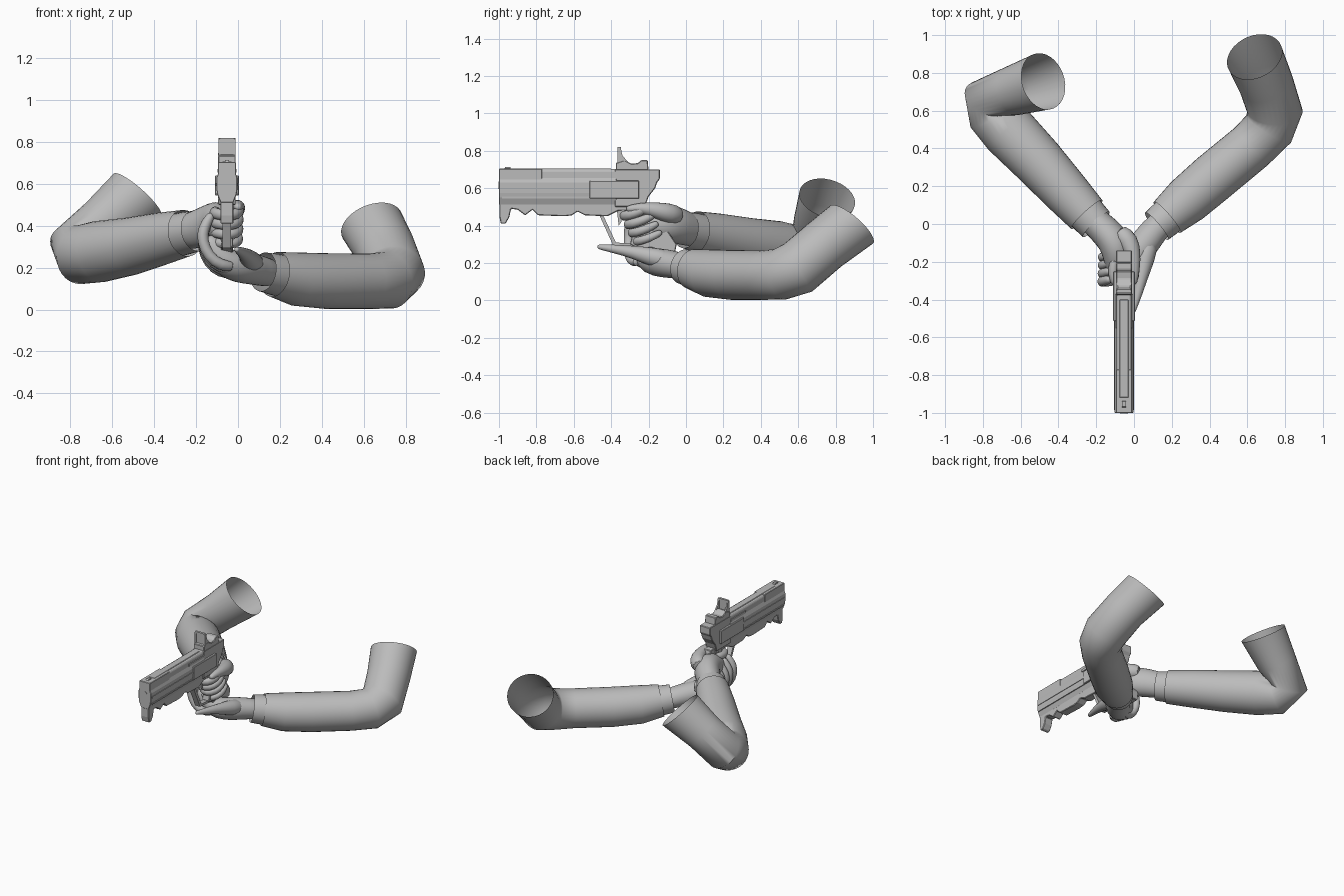
import bpy, bmesh, math
from mathutils import Vector

grey = bpy.data.materials.new("plain_grey")
grey.diffuse_color = (0.5, 0.5, 0.5, 1)
GX = -0.053  # centre plane of the pistol


def finish(name, bm, smooth=None, bevel=0, subsurf=0):
    bmesh.ops.recalc_face_normals(bm, faces=bm.faces)
    me = bpy.data.meshes.new(name)
    bm.to_mesh(me)
    bm.free()
    me.materials.append(grey)
    ob = bpy.data.objects.new(name, me)
    bpy.context.collection.objects.link(ob)
    if bevel:
        m = ob.modifiers.new("bevel", 'BEVEL')
        m.width, m.segments, m.limit_method = bevel, 1, 'ANGLE'
    if subsurf:
        m = ob.modifiers.new("soft", 'SUBSURF')
        m.levels = m.render_levels = subsurf
    if smooth:
        bpy.ops.object.select_all(action='DESELECT')
        bpy.context.view_layer.objects.active = ob
        ob.select_set(True)
        bpy.ops.object.shade_smooth_by_angle(angle=math.radians(smooth))
    return ob


def tube(name, pts, up, k=1.0, n=24, cap=False, end=None, subsurf=0):
    """Rings of radius r along (x, y, z, r); k scales the radius along up."""
    P = [Vector(p[:3]) for p in pts]
    R = [p[3] for p in pts]
    if cap:  # rounded tip
        d = (P[-1] - P[-2]).normalized()
        tip, r = P[-1], R[-1]
        P += [tip + d * r * 0.6, tip + d * r * 0.9]
        R += [r * 0.78, r * 0.35]
    bm = bmesh.new()
    rings = []
    for i, (p, r) in enumerate(zip(P, R)):
        t = Vector()
        if i:
            t += (p - P[i - 1]).normalized()
        if i < len(P) - 1:
            t += (P[i + 1] - p).normalized()
        elif end:
            t = Vector(end)
        t.normalize()
        u = Vector(up)
        u = (u - t * u.dot(t)).normalized()
        v = t.cross(u)
        rings.append([bm.verts.new(p + u * r * k * math.cos(a) + v * r * math.sin(a))
                      for a in (2 * math.pi * j / n for j in range(n))])
    for a, b in zip(rings, rings[1:]):
        for j in range(n):
            bm.faces.new((a[j], a[(j + 1) % n], b[(j + 1) % n], b[j]))
    if cap:
        bm.faces.new(rings[0])
        bm.faces.new(rings[-1])
    return finish(name, bm, 60, subsurf=subsurf)


def extrude(name, loop, vec, bevel):
    bm = bmesh.new()
    f = bm.faces.new([bm.verts.new(c) for c in loop])
    g = bmesh.ops.extrude_face_region(bm, geom=[f])["geom"]
    bmesh.ops.translate(bm, vec=vec, verts=[v for v in g if isinstance(v, bmesh.types.BMVert)])
    return finish(name, bm, bevel=bevel)


def side_prism(name, prof, half, x=GX, bevel=0.004):
    """(y, z) profile extruded across x."""
    return extrude(name, [(x - half, y, z) for y, z in prof], (2 * half, 0, 0), bevel)


def long_prism(name, half_prof, y0, y1):
    """Mirrored (x, z) half section extruded along y."""
    sec = half_prof + [(-x, z) for x, z in reversed(half_prof)]
    return extrude(name, [(GX + x, y0, z) for x, z in sec], (0, y1 - y0, 0), 0.003)


def block(name, x, y0, y1, z0, z1, half, bevel=0.003):
    return side_prism(name, [(y0, z0), (y1, z0), (y1, z1), (y0, z1)], half, x, bevel)


# --- sleeves: open bent tubes ---
tube("grip_arm_sleeve",
     [(-0.25, 0.05, 0.365, 0.112), (-0.36, 0.17, 0.34, 0.125), (-0.51, 0.335, 0.303, 0.138),
      (-0.66, 0.49, 0.277, 0.147), (-0.74, 0.585, 0.265, 0.145), (-0.768, 0.665, 0.30, 0.134),
      (-0.64, 0.705, 0.41, 0.132), (-0.48, 0.755, 0.547, 0.153)],
     (0.475, 0.38, -0.665), n=32, end=(0.65, 0.22, 0.73))
tube("support_arm_sleeve",
     [(0.175, 0.035, 0.168, 0.108), (0.28, 0.125, 0.145, 0.128), (0.42, 0.245, 0.136, 0.133),
      (0.62, 0.41, 0.135, 0.132), (0.715, 0.505, 0.14, 0.138), (0.745, 0.60, 0.175, 0.148),
      (0.70, 0.74, 0.295, 0.145), (0.638, 0.885, 0.405, 0.153)],
     (0.125, -0.162, 0.32), n=32, end=(-0.3, 0.62, 0.72))

# --- cuffs ---
tube("grip_arm_cuff", [(-0.3, 0.105, 0.353, 0.103), (-0.24, 0.04, 0.367, 0.101),
                       (-0.2, -0.002, 0.376, 0.097)], (0, 0, 1), n=32)
tube("support_arm_cuff", [(0.22, 0.074, 0.158, 0.101), (0.16, 0.022, 0.171, 0.098),
                          (0.12, -0.012, 0.18, 0.094)], (0, 0, 1), n=32)

# --- gripping hand ---
tube("grip_palm", [(-0.28, 0.085, 0.36, 0.076), (-0.195, 0.0, 0.383, 0.08), (-0.115, -0.07, 0.41, 0.092),
                   (-0.085, -0.14, 0.418, 0.09), (-0.09, -0.22, 0.40, 0.065)],
     (0, 0, 1), k=1.15, n=14, cap=True, subsurf=1)
tube("grip_thumb", [(-0.09, -0.03, 0.45, 0.055), (-0.025, -0.09, 0.465, 0.058), (-0.005, -0.16, 0.483, 0.045),
                    (0.003, -0.24, 0.495, 0.03), (0.0, -0.30, 0.49, 0.021)],
     (0, 0, 1), n=10, cap=True, subsurf=1)
for i in range(4):
    z, y, r = 0.462 - 0.046 * i, -0.335 + 0.02 * i, 0.028 - 0.0015 * i
    tube(f"grip_finger_{i + 1}",
         [(-0.10, y + 0.16, z + 0.01, r), (-0.118, y + 0.07, z, r), (-0.095, y + 0.01, z - 0.008, r),
          (-0.04, y - 0.005, z - 0.012, r), (0.0, y + 0.035, z - 0.005, r), (0.006, y + 0.09, z + 0.015, r),
          (-0.002, y + 0.13, z + 0.035, r * 0.8)],
         (0, 0.2, 1), n=10, cap=True, subsurf=1)

# --- supporting hand ---
tube("support_palm", [(0.18, 0.04, 0.168, 0.074), (0.10, -0.04, 0.186, 0.076), (0.045, -0.12, 0.2, 0.085),
                      (-0.025, -0.19, 0.208, 0.08), (-0.09, -0.215, 0.245, 0.07), (-0.125, -0.225, 0.31, 0.05)],
     (0, 0.3, 1), k=0.95, n=14, cap=True, subsurf=1)
tube("support_thumb", [(0.08, -0.08, 0.21, 0.06), (0.06, -0.18, 0.232, 0.055), (0.04, -0.28, 0.258, 0.036),
                       (0.017, -0.38, 0.275, 0.025), (-0.005, -0.46, 0.286, 0.015)],
     (0, 0, 1), n=10, cap=True, subsurf=1)
for i in range(4):
    y, r, h = -0.305 + 0.043 * i, 0.029 - 0.001 * i, 0.025 - 0.012 * i
    tube(f"support_finger_{i + 1}",
         [(-0.02, y + 0.05, 0.18 + h, r), (-0.085, y + 0.01, 0.185 + h, r), (-0.142, y, 0.23 + h, r),
          (-0.172, y, 0.305 + h, r), (-0.165, y, 0.365 + h, r), (-0.135, y + 0.01, 0.415 + h, r * 0.8)],
         (0, 1, 0), n=10, cap=True, subsurf=1)

# --- pistol body ---
long_prism("slide", [(0.03, 0.51), (0.046, 0.55), (0.05, 0.575), (0.05, 0.63), (0.04, 0.655),
                     (0.04, 0.69), (0.032, 0.702)], -1.0, -0.37)
side_prism("receiver", [(-0.38, 0.50), (-0.22, 0.50), (-0.2, 0.555), (-0.165, 0.60), (-0.155, 0.63),
                        (-0.14, 0.65), (-0.14, 0.70), (-0.38, 0.70)], 0.042)
side_prism("under_frame", [(-0.998, 0.55), (-0.998, 0.45), (-0.99, 0.41), (-0.965, 0.41), (-0.945, 0.445),
                           (-0.935, 0.49), (-0.90, 0.485), (-0.86, 0.455), (-0.82, 0.485), (-0.79, 0.455),
                           (-0.65, 0.45), (-0.61, 0.455), (-0.58, 0.475), (-0.54, 0.455), (-0.42, 0.45),
                           (-0.36, 0.48), (-0.22, 0.48), (-0.22, 0.55)], 0.031)
side_prism("grip", [(-0.33, 0.52), (-0.17, 0.52), (-0.15, 0.45), (-0.05, 0.30), (-0.06, 0.25),
                    (-0.20, 0.25), (-0.30, 0.30), (-0.28, 0.38)], 0.028)
side_prism("trigger_guard", [(-0.465, 0.46), (-0.445, 0.46), (-0.375, 0.31), (-0.26, 0.30),
                             (-0.26, 0.285), (-0.39, 0.295)], 0.02, bevel=0)
side_prism("trigger", [(-0.37, 0.49), (-0.345, 0.49), (-0.345, 0.42), (-0.36, 0.40)], 0.01, bevel=0)

# --- side plates, rails and top rib ---
for s, tag in ((-1, "left"), (1, "right")):
    block(f"side_plate_{tag}", GX + s * 0.045, -0.515, -0.25, 0.545, 0.64, 0.012)
    block(f"side_rail_{tag}", GX + s * 0.049, -0.985, -0.515, 0.59, 0.605, 0.005, 0)
    block(f"side_ridge_{tag}", GX + s * 0.047, -0.985, -0.515, 0.545, 0.555, 0.004, 0)
    block(f"upper_strip_{tag}", GX + s * 0.038, -0.55, -0.375, 0.655, 0.672, 0.008, 0)
block("top_rib", GX, -0.92, -0.40, 0.695, 0.706, 0.024)
block("muzzle_collar", GX, -1.0, -0.77, 0.62, 0.704, 0.043)
side_prism("front_sight", [(-0.975, 0.70), (-0.935, 0.70), (-0.94, 0.714), (-0.965, 0.714)], 0.01, bevel=0)
bm = bmesh.new()
bmesh.ops.create_cone(bm, cap_ends=True, segments=16, radius1=0.02, radius2=0.02, depth=0.008)
for v in bm.verts:
    v.co = (GX + v.co.x, -0.998 + v.co.z, 0.615 + v.co.y)
finish("muzzle_ring", bm, 30)

# --- reflex optic ---
side_prism("optic_base", [(-0.375, 0.695), (-0.375, 0.735), (-0.33, 0.75), (-0.29, 0.73), (-0.255, 0.735),
                          (-0.24, 0.75), (-0.205, 0.75), (-0.2, 0.695)], 0.042)
for s, tag in ((-1, "left"), (1, "right")):
    side_prism(f"optic_post_{tag}", [(-0.365, 0.73), (-0.365, 0.815), (-0.35, 0.82), (-0.34, 0.775),
                                     (-0.31, 0.74)], 0.005, GX + s * 0.036, 0)
block("optic_lens", GX, -0.36, -0.354, 0.735, 0.81, 0.034, 0)
block("optic_hood", GX, -0.365, -0.348, 0.806, 0.82, 0.034, 0)
